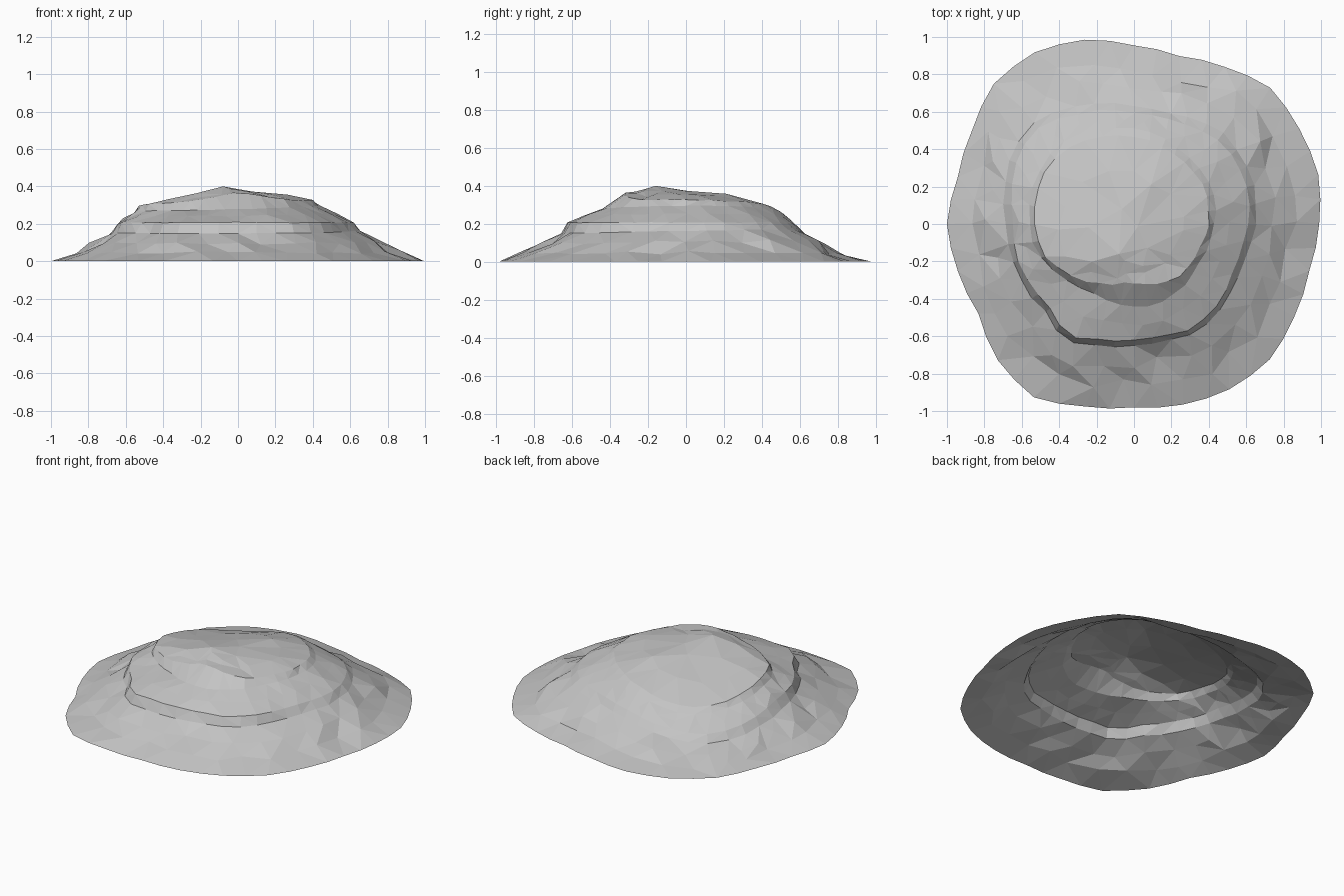
import bpy, bmesh, math, random
from mathutils import Vector
from mathutils.geometry import delaunay_2d_cdt

cube = bpy.data.objects.get("Cube")
if cube:
    bpy.data.objects.remove(cube)
random.seed(4)

PEAK = Vector((-0.08, -0.16, 0.4))

# Outlines as radii every 15 degrees, counter-clockwise from +x
RIM = [.99, 1.02, 1.02, 1.03, .97, .93, .955, 1.02, 1.06, 1.06, 1, .975,
       1, .975, .96, 1.03, 1.07, 1.01, .98, 1, 1.02, 1.025, .99, .97]
LOWER_LEDGE = [.62, .64, .65, .65, .61, .59, .6, .64, .68, .73, .73, .69,
               .66, .66, .65, .65, .7, .65, .63, .63, .65, .63, .6, .6]
UPPER_LEDGE = [.4, .41, .42, .42, .43, .45, .47, .49, .52, .55, .55, .54,
               .53, .52, .47, .43, .41, .41, .42, .42, .4, .39, .37, .38]


def radius(outline, angle):
    pos = (math.degrees(angle) / 15) % len(outline)
    i = int(pos)
    a, b = outline[i], outline[(i + 1) % len(outline)]
    return a + (b - a) * (pos - i)


def lobe(angle, centre, power):
    """One at the centre direction, falling smoothly to zero at the sides."""
    return max(0, math.cos(angle - math.radians(centre))) ** power


def polar(r, angle, z):
    return Vector((r * math.cos(angle), r * math.sin(angle), z))


def profile(angle):
    """Points down one side of the mound, from near the summit to the rim."""
    s, c = math.sin(angle), math.cos(angle)
    steep = 0.65 - 0.35 * math.sin(angle + 0.3)
    worn = lobe(angle, 270, 6)
    sunk = 0.08 * lobe(angle, 130, 4)
    upper_r, lower_r = radius(UPPER_LEDGE, angle), radius(LOWER_LEDGE, angle)
    upper = polar(upper_r - 0.1 * worn, angle,
                  0.318 - 0.013 * max(s, 0) + 0.01 * c + 0.045 * worn - sunk)
    upper_foot = polar(upper_r + 0.045 - 0.02 * steep, angle,
                       0.298 - 0.012 * max(s, 0) - 0.02 * steep + 0.01 * c - sunk)
    lower = polar(lower_r - 0.01, angle, 0.207 - sunk)
    lower_foot = polar(lower_r + 0.04 - 0.022 * steep, angle,
                       0.18 - 0.032 * steep - sunk)
    rim = polar(radius(RIM, angle), angle, 0)
    points = []
    for f in (0.35, 0.7):
        p = PEAK.lerp(upper, f)
        p.z += 0.025 * f * max(s, 0)
        points.append(p)
    points += [upper, upper_foot, upper_foot.lerp(lower, 0.5), lower, lower_foot]
    for f in (0.3, 0.62):
        p = lower_foot.lerp(rim, f)
        p.z = lower_foot.z * (1 - f) ** 1.25
        points.append(p)
    return points + [rim]


# Scatter points ring by ring: (number of points, looseness, kept as an edge loop)
RINGS = [(7, .03, False), (16, .03, False), (36, .006, True), (36, .006, True),
         (30, .012, False), (40, .006, True), (40, .006, True),
         (32, .03, False), (34, .03, False), (48, 0, True)]
points, loops = [PEAK], []
for k, (count, loose, kept) in enumerate(RINGS):
    start = len(points)
    for i in range(count):
        p = profile(2 * math.pi * i / count)[k]
        wobble = [random.uniform(-loose, loose) for _ in range(3)]
        points.append(p + Vector((wobble[0], wobble[1], wobble[2] * 0.3)))
    if kept:
        loops += [(start + i, start + (i + 1) % count) for i in range(count)]

# Terraced mound: open-bottomed shell of irregular triangles inside the rim
flat = [p.to_2d() for p in points]
verts, _, faces, sources, _, _ = delaunay_2d_cdt(flat, loops, [], 1, 1e-5)

bm = bmesh.new()
placed = [bm.verts.new((v.x, v.y, points[src[0]].z)) for v, src in zip(verts, sources)]
for face in faces:
    bm.faces.new([placed[i] for i in face])
for face in bm.faces:
    face.normal_update()
    if face.normal.z < 0:
        face.normal_flip()
mesh = bpy.data.meshes.new("rock_mound")
bm.to_mesh(mesh)
bm.free()
mound = bpy.data.objects.new("rock_mound", mesh)
bpy.context.collection.objects.link(mound)

# Plain stone colour
stone = bpy.data.materials.new("grey_stone")
stone.use_nodes = True
colour = (0.55, 0.55, 0.55, 1)
stone.diffuse_color = colour
stone.node_tree.nodes["Principled BSDF"].inputs["Base Color"].default_value = colour
mesh.materials.append(stone)
